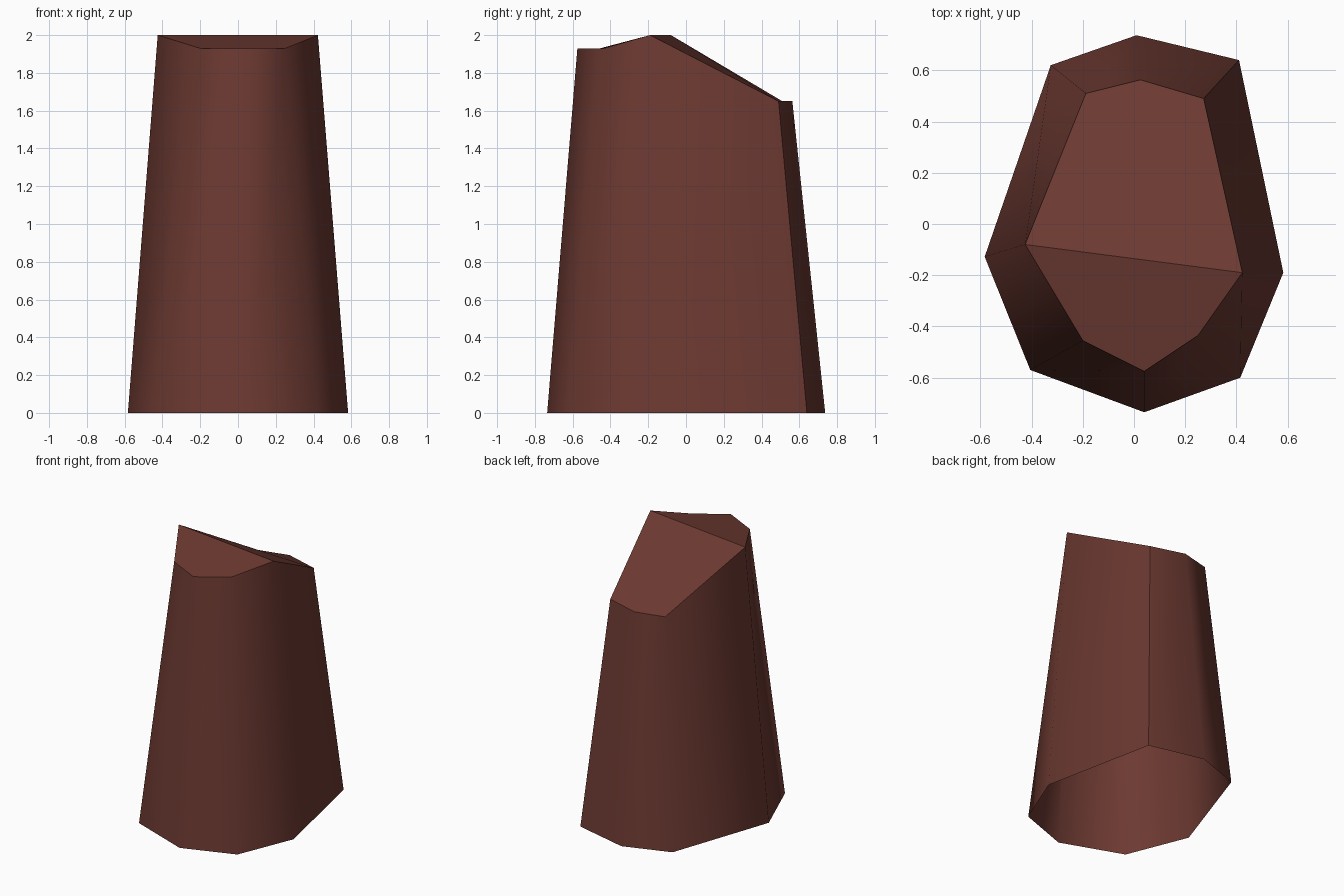
import bpy, bmesh, math

if "Cube" in bpy.data.objects:
    bpy.data.objects.remove(bpy.data.objects["Cube"])

# Material
mat = bpy.data.materials.new("dark_red_brown")
mat.diffuse_color = (0.15, 0.041, 0.031, 1)
mat.use_nodes = True
mat.node_tree.nodes["Principled BSDF"].inputs["Base Color"].default_value = mat.diffuse_color

# Outlines counter-clockwise from the right-hand corner
base = [(.583, -.19), (.41, .64), (.01, .737), (-.325, .62),
        (-.583, -.128), (-.405, -.57), (.04, -.735), (.415, -.6)]
rim = [(.423, -.19), (.272, .49), (.025, .563), (-.188, .51),
       (-.425, -.08), (-.2, -.455), (.04, -.575), (.25, -.435)]


def rim_height(i):
    """Ridge at the two side corners, steep behind, shallow in front."""
    return 2.0 if i in (0, 4) else 1.65 if i < 4 else 1.93


# Tapered shell, open underneath
bm = bmesh.new()
low = [bm.verts.new((x, y, 0)) for x, y in base]
high = [bm.verts.new((x, y, rim_height(i))) for i, (x, y) in enumerate(rim)]
for i in range(8):
    j = (i + 1) % 8
    bm.faces.new((low[i], low[j], high[j], high[i])).smooth = True

# Chiselled top: back slope and front slope
tops = [bm.faces.new(high[:5]), bm.faces.new(high[4:] + high[:1])]

# Keep the rim and the tightest corner sharp
bm.normal_update()
for e in bm.edges:
    if len(e.link_faces) == 2:
        on_top = any(f in tops for f in e.link_faces)
        e.smooth = not (on_top or e.calc_face_angle() > math.radians(60))

mesh = bpy.data.meshes.new("tapered_block")
bm.to_mesh(mesh)
bm.free()
mesh.materials.append(mat)
bpy.context.collection.objects.link(bpy.data.objects.new("tapered_block", mesh))
